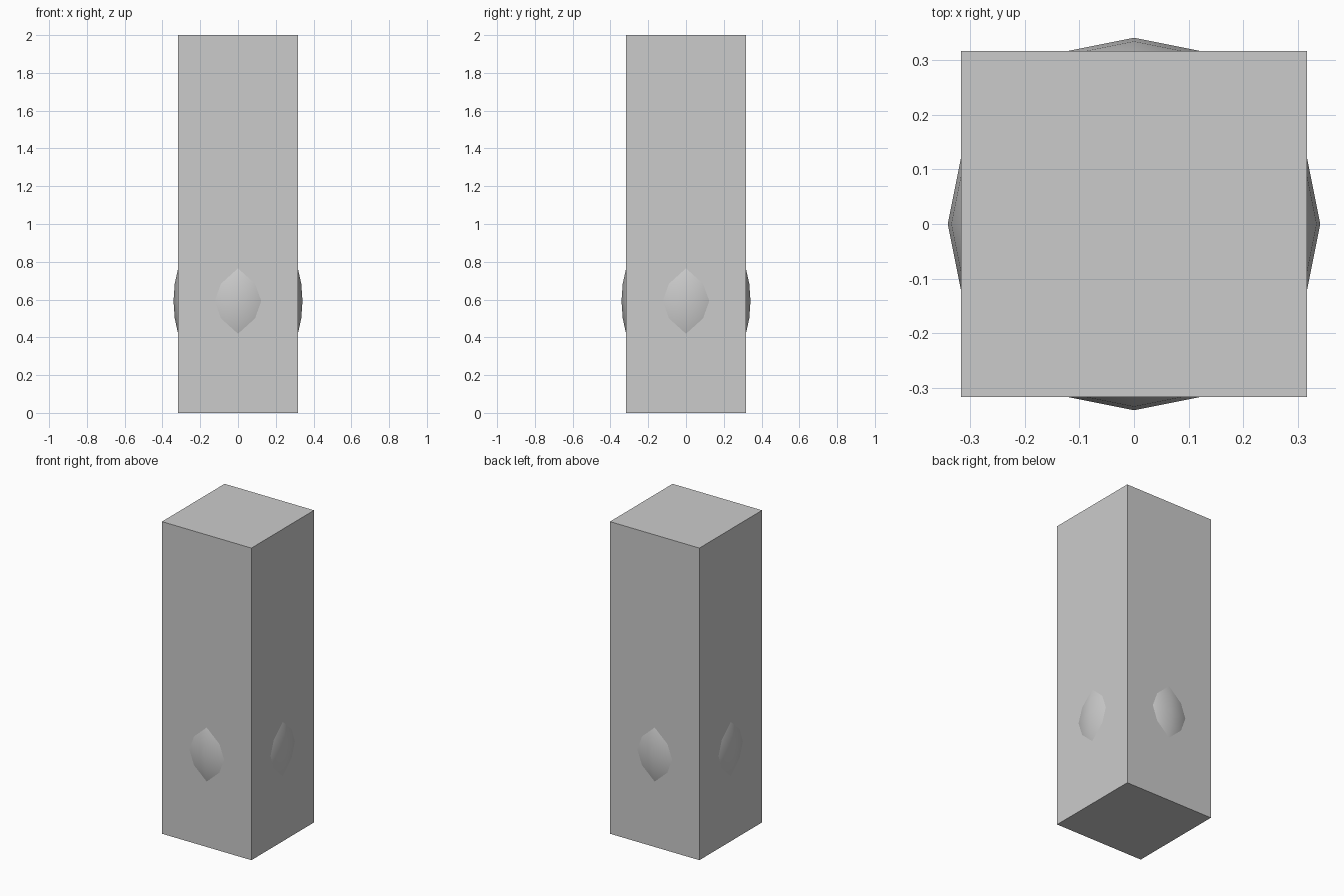
import bpy

if "Cube" in bpy.data.objects:
    bpy.data.objects.remove(bpy.data.objects["Cube"])

# Tall square pillar
W, H = 0.634, 2.0
bpy.ops.mesh.primitive_cube_add(size=1, location=(0, 0, H / 2))
pillar = bpy.context.object
pillar.name = "pillar"
pillar.scale = (W, W, H)
bpy.ops.object.transform_apply(location=False, rotation=False, scale=True)

# Stretched round core that bulges slightly through all four sides
bpy.ops.mesh.primitive_uv_sphere_add(segments=16, ring_count=16, radius=1,
                                     location=(0, 0, 0.592))
core = bpy.context.object
core.name = "inner_core"
core.scale = (0.3415, 0.3415, 0.47)
bpy.ops.object.transform_apply(location=False, rotation=False, scale=True)
bpy.ops.object.shade_smooth()
